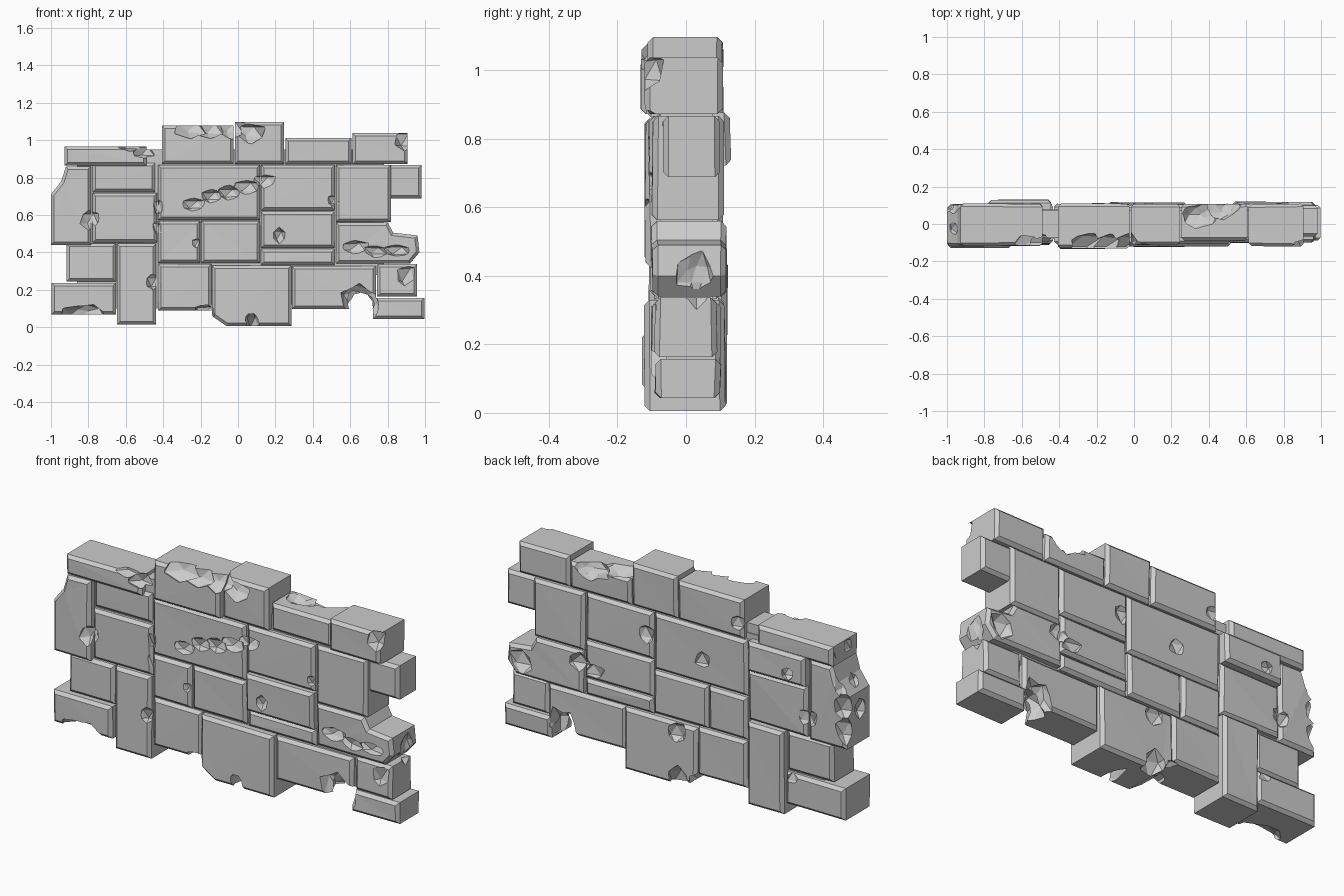
import bpy, bmesh, random
from mathutils import Vector

if "Cube" in bpy.data.objects:
    bpy.data.objects.remove(bpy.data.objects["Cube"])

random.seed(7)
scene = bpy.context.scene.collection
GAP = 0.003
walls, cutters = [], []


def make_object(name, bm):
    mesh = bpy.data.meshes.new(name)
    bm.to_mesh(mesh)
    bm.free()
    ob = bpy.data.objects.new(name, mesh)
    scene.objects.link(ob)
    return ob


def prism(name, pts, front=.107, back=.105, bevel=.016, jit=.004):
    """Stone: an x-z outline extruded through the wall, with worn edges."""
    bm = bmesh.new()
    a, b = [[bm.verts.new((x, y + random.uniform(-jit, jit), z)) for x, z in pts]
            for y in (-front, back)]
    bm.faces.new(a)
    bm.faces.new(b[::-1])
    for i in range(len(a)):
        j = (i + 1) % len(a)
        bm.faces.new((a[i], b[i], b[j], a[j]))
    bmesh.ops.recalc_face_normals(bm, faces=bm.faces)
    if bevel:
        rim = [e for e in bm.edges if abs(e.verts[0].co.y - e.verts[1].co.y) < .05]
        bmesh.ops.bevel(bm, geom=rim, offset=bevel, segments=1, affect='EDGES', clamp_overlap=True)
    bmesh.ops.triangulate(bm, faces=[f for f in bm.faces if len(f.verts) > 3])
    walls.append(make_object(name, bm))


def stone(name, x0, x1, z0, z1, front=.105, back=.105):
    x0, x1, z0, z1 = x0 + GAP, x1 - GAP, z0 + GAP, z1 - GAP
    prism(name, [(x0, z0), (x1, z0), (x1, z1), (x0, z1)], front, back)


def chip(x, y, z, rx, ry, rz):
    """Broken place: a jagged low-poly lump to be cut away."""
    bm = bmesh.new()
    bmesh.ops.create_icosphere(bm, subdivisions=2 if max(rx, rz) > .09 else 1, radius=1)
    for v in bm.verts:
        k = random.uniform(.75, 1.2)
        v.co = Vector((x + v.co.x * rx * k, y + v.co.y * ry * k, z + v.co.z * rz * k))
    ob = make_object("chip_cutter", bm)
    ob.hide_render = True
    cutters.append(ob)


def streak(p, q, n, rx, ry, rz):
    """Run of chips between two points."""
    p, q = Vector(p), Vector(q)
    for i in range(n):
        c = p.lerp(q, i / max(n - 1, 1))
        chip(c.x, c.y, c.z + random.uniform(-.012, .012), rx, ry, rz)


# left part of the wall
stone("top_left_stone", -.93, -.485, .86, .97, .115, .11)
stone("recessed_stone", -.78, -.44, .72, .88, .09, .13)
stone("left_face_stone", -.78, -.43, .45, .72)
stone("left_inner_stone", -.92, -.65, .24, .45, .105, .09)
stone("left_foot_stone", -1, -.65, .065, .24, .125)
stone("left_upright_stone", -.65, -.435, .01, .45, .11, .12)
prism("left_end_stone", [(-1, .44), (-.785, .44), (-.785, .86), (-.92, .86), (-.945, .78), (-1, .71)], .12, .10)

# middle courses
for row, (z0, z1, cuts) in enumerate([(.34, .57, (-.43, -.2, .12)), (.57, .87, (-.43, .12))]):
    for i in range(len(cuts) - 1):
        stone("middle_stone_%d_%d" % (row, i), cuts[i], cuts[i + 1], z0, z1, .108 - .004 * i)
for z0, z1, front in ((.33, .42, .095), (.42, .62, .12), (.62, .87, .105)):
    stone("centre_stone", .12, .52, z0, z1, front)
stone("right_face_stone", .52, .82, .56, .87, .1, .11)
prism("right_mid_stone", [(.525, .34), (.92, .34), (.97, .4), (.96, .49), (.83, .505), (.8, .56), (.525, .56)], .1, .12)

# base course
stone("base_stone_a", -.43, -.14, .085, .34, .1, .11)
prism("base_stone_b", [(-.14, .06), (-.06, .005), (.285, .005), (.285, .33), (-.14, .33)], .12, .115)
stone("arch_stone", .285, .74, .095, .33, .1, .1)
stone("right_low_stone", .74, .96, .16, .34, .09, .09)
stone("right_foot_stone", .72, 1, .04, .16, .09, .1)
stone("right_high_stone", .8, .985, .685, .87, .07, .1)

# top course
for i, (x0, x1, z1, front) in enumerate(((-.41, -.02, 1.08, .13), (-.02, .25, 1.1, .11),
                                         (.25, .61, 1.015, .09), (.61, .91, 1.04, .12))):
    stone("crown_stone_%d" % i, x0, x1, .87, z1, front)

# mortar that closes the joints
for x0, x1, z0, z1 in ((-.86, -.4, .1, .9), (-.5, .5, .12, .95), (.4, .78, .28, .95)):
    prism("mortar_core", [(x0, z0), (x1, z0), (x1, z1), (x0, z1)], .075, .075, 0)

# broken runs along the faces, top and ends
streak((-.24, -.12, .66), (.14, -.12, .78), 5, .075, .05, .045)
streak((-.25, -.12, 1.06), (.06, -.12, 1.05), 4, .09, .08, .06)
streak((-.58, -.11, .97), (-.5, -.1, .95), 2, .075, .06, .05)
streak((-.43, -.12, .64), (-.43, -.12, .53), 2, .032, .045, .06)
streak((.62, -.11, .42), (.85, -.11, .41), 3, .085, .05, .04)
streak((.46, .13, .46), (.54, .12, .5), 2, .075, .05, .05)
streak((.35, .05, 1.03), (.48, .1, 1.02), 2, .1, .08, .06)
streak((-.99, .09, .9), (-1, .09, .54), 4, .065, .06, .075)
streak((-.95, -.03, .93), (-1, -.02, .62), 3, .045, .05, .06)

# arch and bites out of the underside
streak((.65, -.1, .11), (.65, .1, .11), 3, .1, .09, .105)
streak((-.17, -.08, .07), (-.15, .08, .05), 2, .07, .08, .05)
chip(.08, -.08, .03, .05, .12, .06)
chip(-.03, .11, .03, .07, .07, .09)
chip(-.83, -.12, .06, .11, .09, .065)

# single chips on the front and the back: x, z, radius
for x, z, r in ((-.79, .58, .06), (-.45, .24, .06), (-.22, .45, .035), (.22, .49, .04),
                (.51, .68, .04), (.89, 1.0, .06), (.9, .28, .07), (.92, .85, .06)):
    chip(x, -.12, z, r, r * .9, r)
for x, z, r in ((.16, .75, .06), (-.17, .7, .06), (-.68, .77, .045), (-.78, .56, .06),
                (-.7, .22, .045), (-.02, .28, .065), (-.38, .95, .05), (.88, .42, .07)):
    chip(x, .12, z, r, r * .8, r)
chip(.98, .03, .38, .05, .06, .1)


def bounds(ob):
    cs = [v.co for v in ob.data.vertices]
    return [(min(c[k] for c in cs), max(c[k] for c in cs)) for k in range(3)]


# cut every chip out of the stones it touches
cut_bounds = [(c, bounds(c)) for c in cutters]
for ob in walls:
    bb = bounds(ob)
    for c, cb in cut_bounds:
        if all(cb[k][0] < bb[k][1] and cb[k][1] > bb[k][0] for k in range(3)):
            m = ob.modifiers.new("chip", 'BOOLEAN')
            m.operation, m.solver, m.object = 'DIFFERENCE', 'EXACT', c
dg = bpy.context.evaluated_depsgraph_get()
baked = [(ob, bpy.data.meshes.new_from_object(ob.evaluated_get(dg))) for ob in walls]
for ob, mesh in baked:
    ob.modifiers.clear()
    ob.data = mesh
for c in cutters:
    bpy.data.objects.remove(c)
